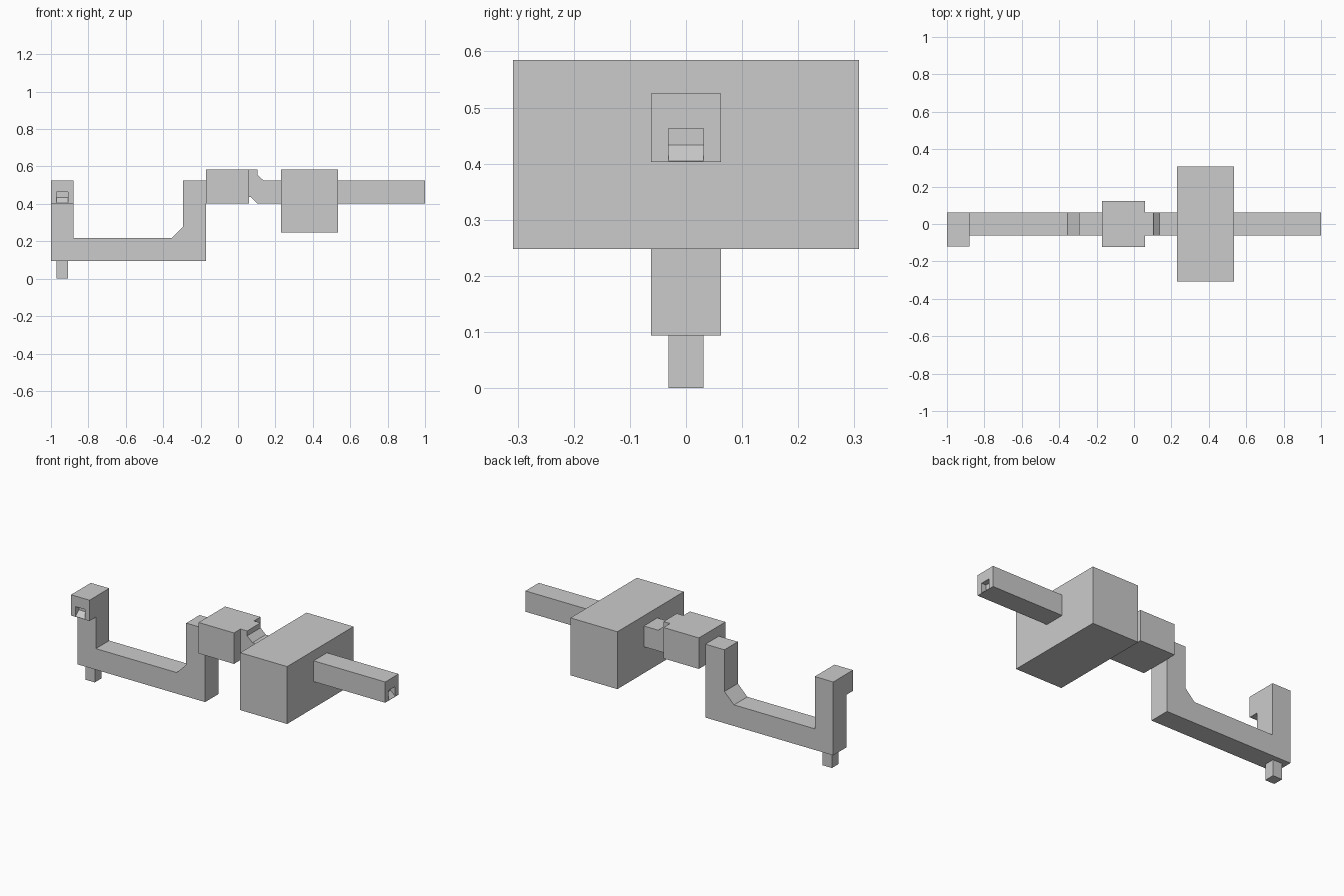
import bpy, bmesh, math

if "Cube" in bpy.data.objects:
    bpy.data.objects.remove(bpy.data.objects["Cube"])


def prism(name, profile, y0, y1):
    """Extrude an (x, z) outline from y0 to y1."""
    bm = bmesh.new()
    face = bm.faces.new([bm.verts.new((x, y0, z)) for x, z in profile])
    new = bmesh.ops.extrude_face_region(bm, geom=[face])["geom"]
    bmesh.ops.translate(bm, vec=(0, y1 - y0, 0),
                        verts=[g for g in new if isinstance(g, bmesh.types.BMVert)])
    bmesh.ops.recalc_face_normals(bm, faces=bm.faces)
    mesh = bpy.data.meshes.new(name)
    bm.to_mesh(mesh)
    bm.free()
    obj = bpy.data.objects.new(name, mesh)
    bpy.context.collection.objects.link(obj)
    return obj


def box(name, x0, x1, y0, y1, z0, z1):
    return prism(name, [(x0, z0), (x1, z0), (x1, z1), (x0, z1)], y0, y1)


def cut_mouth(obj, location, angle):
    """Cut a shallow square mouth with a sloping floor into a pipe end."""
    cutter = prism(obj.name + "_mouth_cutter",
                   [(-0.03, 0.03), (0, 0.002), (0.02, 0.002), (0.02, 0.06), (-0.03, 0.06)],
                   -0.031, 0.031)
    cutter.location = location
    cutter.rotation_euler.z = angle
    cutter.hide_render = True
    cutter.hide_set(True)
    mod = obj.modifiers.new("mouth", 'BOOLEAN')
    mod.operation = 'DIFFERENCE'
    mod.solver = 'EXACT'
    mod.object = cutter


R = 0.062       # pipe half width
LOW = 0.403     # underside of the upper pipes
TOP = 0.525     # upper side of the upper pipes

# U-shaped pipe with one chamfered inner corner
prism("u_pipe", [(-1, 0.094), (-0.17, 0.094), (-0.17, TOP), (-0.293, TOP), (-0.293, 0.28),
                 (-0.355, 0.218), (-0.88, 0.218), (-0.88, TOP), (-1, TOP)], -R, R)

# Forward-facing outlet on the left post, and the drain stub below it
outlet = box("front_outlet", -1, -0.88, -0.121, -R, LOW, TOP)
cut_mouth(outlet, (-0.94, -0.121, LOW), -math.pi / 2)
box("drain_stub", -0.97, -0.909, -0.031, 0.031, 0, 0.094)

# Central coupling block
box("coupling_block", -0.17, 0.06, -0.123, 0.123, LOW, 0.585)

# Stepped neck between the coupling and the tank
prism("neck", [(0.06, 0.436), (0.07, 0.436), (0.103, LOW), (0.23, LOW), (0.23, TOP),
               (0.137, TOP), (0.103, 0.556), (0.103, 0.585), (0.06, 0.585)], -R, R)

# Large tank and its outlet pipe
box("tank", 0.23, 0.535, -0.308, 0.308, 0.248, 0.585)
pipe = box("outlet_pipe", 0.535, 1, -R, R, LOW, TOP)
cut_mouth(pipe, (1, 0, LOW), 0)
